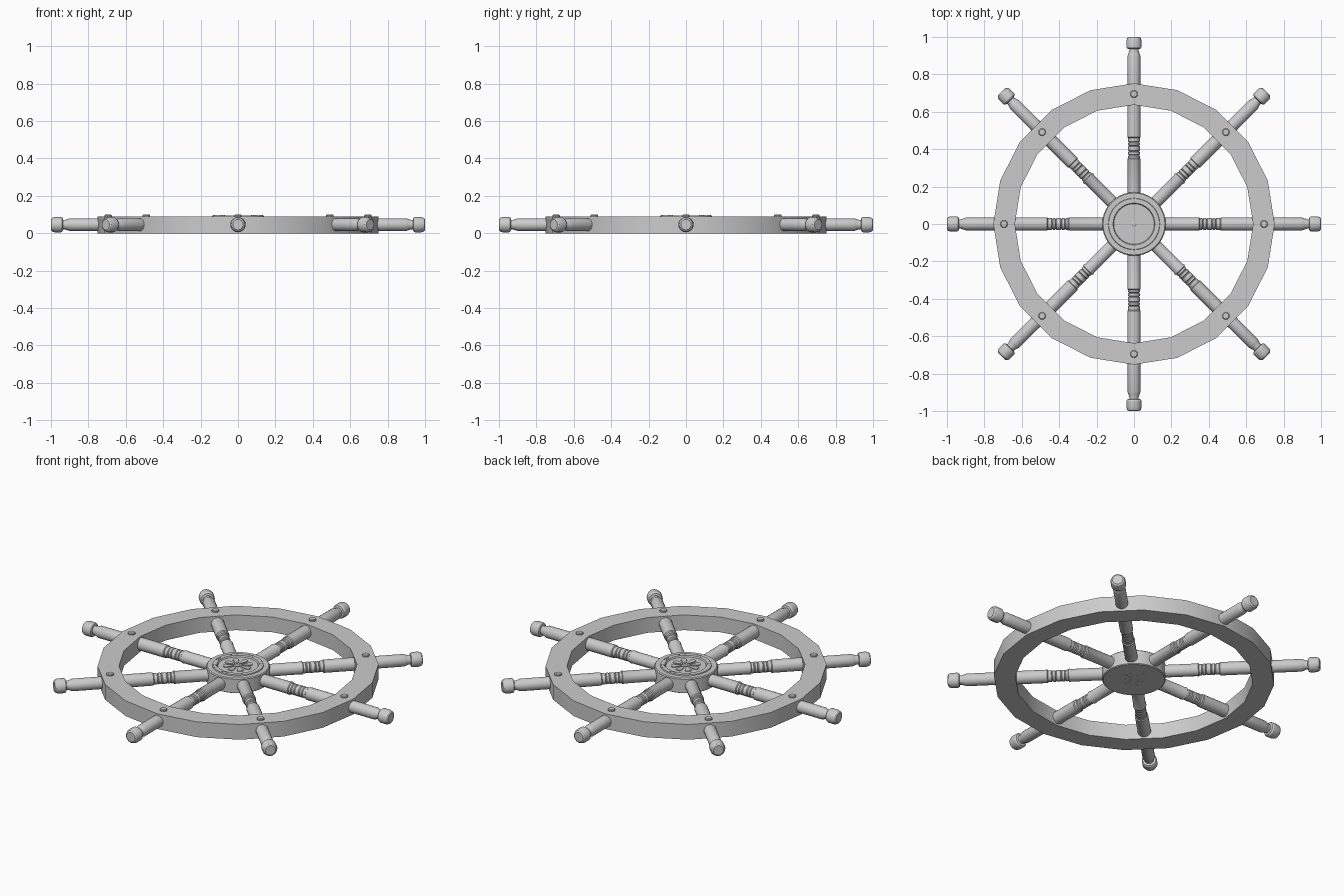
import bpy, bmesh
from math import pi, sin, cos, radians
from mathutils import Matrix

if "Cube" in bpy.data.objects:
    bpy.data.objects.remove(bpy.data.objects["Cube"])

ZC = 0.046  # height of the spoke axes


def finish(name, bm, smooth=True):
    bmesh.ops.recalc_face_normals(bm, faces=bm.faces)
    me = bpy.data.meshes.new(name)
    bm.to_mesh(me)
    bm.free()
    ob = bpy.data.objects.new(name, me)
    bpy.context.collection.objects.link(ob)
    if smooth:
        bpy.ops.object.select_all(action='DESELECT')
        ob.select_set(True)
        bpy.context.view_layer.objects.active = ob
        bpy.ops.object.shade_smooth_by_angle(angle=radians(30))
    return ob


def lathe(bm, profile, sides, matrix=Matrix(), closed=False):
    """Revolve (radius, height) points about z; open profiles get end caps."""
    rings = [[bm.verts.new(matrix @ Matrix.Rotation(2 * pi * i / sides, 4, 'Z')
                           @ Matrix.Translation((r, 0, z)).translation)
              for i in range(sides)] for r, z in profile]
    pairs = list(zip(rings, rings[1:]))
    if closed:
        pairs.append((rings[-1], rings[0]))
    else:
        bm.faces.new(rings[0])
        bm.faces.new(rings[-1])
    for a, b in pairs:
        for i in range(sides):
            j = (i + 1) % sides
            bm.faces.new((a[i], a[j], b[j], b[i]))


def wedge(bm, angle, z0, z1):
    """Flared petal of the hub rosette."""
    shape = [(0.022, -0.004), (0.066, -0.017), (0.077, -0.012), (0.08, 0),
             (0.077, 0.012), (0.066, 0.017), (0.022, 0.004)]
    rot = Matrix.Rotation(angle, 4, 'Z')
    lo, hi = [[bm.verts.new(rot @ Matrix.Translation((x, y, z)).translation)
               for x, y in shape] for z in (z0, z1)]
    bm.faces.new(lo)
    bm.faces.new(hi)
    for i in range(len(shape)):
        j = (i + 1) % len(shape)
        bm.faces.new((lo[i], lo[j], hi[j], hi[i]))


# Twenty-sided rim
bm = bmesh.new()
lathe(bm, [(0.637, 0), (0.752, 0), (0.752, 0.09), (0.637, 0.09)], 20, closed=True)
finish("rim", bm)

# Turned spokes with grooved middle and knobbed handle
spoke = [(0.034, 0.13), (0.034, 0.338), (0.036, 0.342), (0.036, 0.348), (0.031, 0.352)]
for h in (0.368, 0.388, 0.418, 0.438):
    spoke += [(0.031, h - 0.004), (0.027, h), (0.031, h + 0.004)]
spoke += [(0.031, 0.460), (0.036, 0.464), (0.036, 0.64), (0.034, 0.75), (0.034, 0.90),
          (0.031, 0.908), (0.025, 0.925), (0.025, 0.935), (0.036, 0.938),
          (0.041, 0.946), (0.041, 0.980), (0.036, 0.994), (0.028, 1.0)]
for k in range(8):
    m = (Matrix.Translation((0, 0, ZC)) @ Matrix.Rotation(k * pi / 4, 4, 'Z')
         @ Matrix.Rotation(pi / 2, 4, 'Y'))
    bm = bmesh.new()
    lathe(bm, spoke, 20, m)
    finish(f"spoke_{k + 1}", bm)

# Rim bolts
bm = bmesh.new()
for k in range(8):
    a = k * pi / 4
    lathe(bm, [(0.02, 0.08), (0.02, 0.096), (0.016, 0.1)], 12,
          Matrix.Translation((0.695 * cos(a), 0.695 * sin(a), 0)))
finish("rim_bolts", bm)

# Hub with a raised ring and a sunken medallion
bm = bmesh.new()
lathe(bm, [(0.165, 0.001), (0.17, 0.005), (0.17, 0.085), (0.165, 0.09), (0.138, 0.09),
           (0.136, 0.096), (0.112, 0.096), (0.108, 0.088), (0.02, 0.088)], 40)
finish("hub", bm)

# Petal rosettes on both faces
bm = bmesh.new()
for k in range(8):
    wedge(bm, k * pi / 4, 0.08, 0.093)
    wedge(bm, k * pi / 4, 0, 0.01)
lathe(bm, [(0.014, 0.08), (0.014, 0.091), (0.009, 0.094)], 12)
finish("hub_rosettes", bm)

# Small studs grouped around the raised ring
bm = bmesh.new()
for k in range(8):
    for r in (0.118, 0.13):
        for d in (-0.12, 0, 0.12):
            a = k * pi / 4 + d
            lathe(bm, [(0.003, 0.09), (0.003, 0.0975)], 6,
                  Matrix.Translation((r * cos(a), r * sin(a), 0)))
finish("hub_studs", bm)
